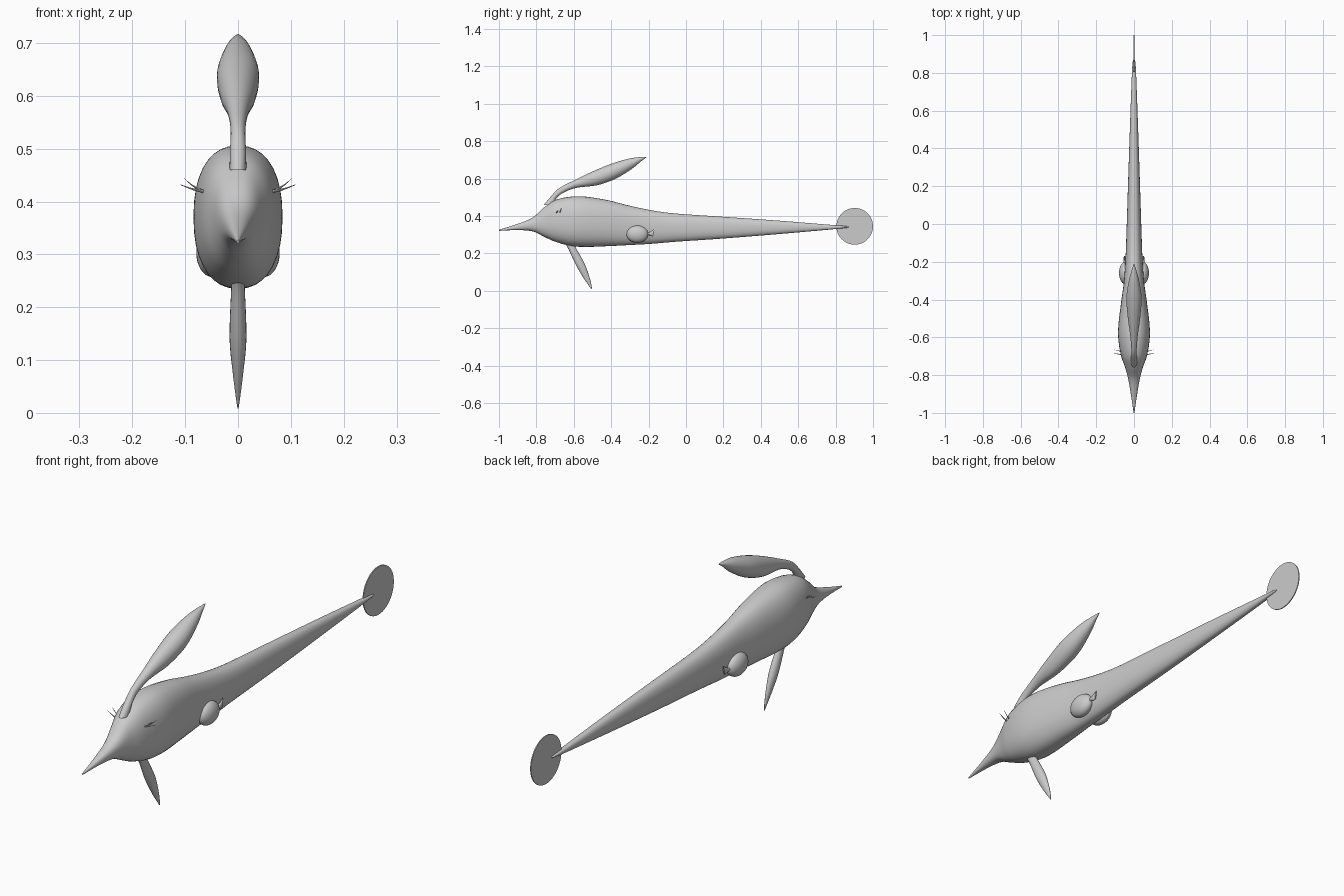
import bpy, bmesh, math
from mathutils import Vector, Matrix

if "Cube" in bpy.data.objects:
    bpy.data.objects.remove(bpy.data.objects["Cube"])

grey = bpy.data.materials.new("plain_grey")
grey.diffuse_color = (0.6, 0.6, 0.6, 1)
grey.use_nodes = True
grey.node_tree.nodes["Principled BSDF"].inputs["Base Color"].default_value = grey.diffuse_color


def finish(name, bm):
    """Turn a bmesh into a smooth-shaded object."""
    bmesh.ops.recalc_face_normals(bm, faces=bm.faces)
    me = bpy.data.meshes.new(name)
    bm.to_mesh(me)
    bm.free()
    me.materials.append(grey)
    ob = bpy.data.objects.new(name, me)
    bpy.context.collection.objects.link(ob)
    bpy.ops.object.select_all(action='DESELECT')
    ob.select_set(True)
    bpy.context.view_layer.objects.active = ob
    bpy.ops.object.shade_smooth_by_angle(angle=math.radians(40))
    return ob


def spline(pts, steps):
    """Catmull-Rom samples through tuples of any length."""
    out = []
    for i in range(len(pts) - 1):
        p0, p1 = pts[max(i - 1, 0)], pts[i]
        p2, p3 = pts[i + 1], pts[min(i + 2, len(pts) - 1)]
        for s in range(steps):
            t = s / steps
            out.append(tuple(
                0.5 * (2 * b + (c - a) * t + (2 * a - 5 * b + 4 * c - d) * t * t
                       + (3 * b - a - 3 * c + d) * t ** 3)
                for a, b, c, d in zip(p0, p1, p2, p3)))
    return out + [pts[-1]]


def skin(bm, rings):
    """Bridge closed rings of points and cap both ends."""
    loops = [[bm.verts.new(p) for p in r] for r in rings]
    n = len(loops[0])
    for a, b in zip(loops, loops[1:]):
        for i in range(n):
            j = (i + 1) % n
            bm.faces.new((a[i], a[j], b[j], b[i]))
    bm.faces.new(loops[0])
    bm.faces.new(loops[-1])


def loft(name, stations, power=2.0, sides=28, steps=5):
    """Stations: upper edge (y, z), lower edge (y, z), half width."""
    rings = []
    for yt, zt, yb, zb, hw in spline(stations, steps):
        top, bot = Vector((0, yt, zt)), Vector((0, yb, zb))
        mid, half = (top + bot) / 2, (top - bot) / 2
        ring = []
        for k in range(sides):
            a = 2 * math.pi * k / sides
            c, s = math.cos(a), math.sin(a)
            u = math.copysign(abs(c) ** (2 / power), c)
            v = math.copysign(abs(s) ** (2 / power), s)
            ring.append(mid + half * v + Vector((max(hw, 0.0006) * u, 0, 0)))
        rings.append(ring)
    bm = bmesh.new()
    skin(bm, rings)
    return finish(name, bm)


# Body with pointed beak and long tapering tail: y, top, bottom, half width
body = [(-1.0, .327, .321, .002), (-.9, .358, .325, .017), (-.82, .392, .318, .031),
        (-.76, .445, .290, .047), (-.7, .485, .263, .068), (-.62, .503, .241, .082),
        (-.54, .504, .235, .083), (-.42, .485, .239, .069), (-.3, .455, .245, .053),
        (-.18, .430, .252, .045), (-.05, .413, .263, .040), (.2, .396, .280, .032),
        (.5, .375, .304, .022), (.75, .355, .326, .013), (.85, .347, .336, .008),
        (.87, .343, .340, .002)]
loft("body", [(y, t, y, b, w) for y, t, b, w in body], power=2.3, sides=36)

# Swept-back crest on the head
loft("crest", [(-.76, .46, -.70, .46, .016), (-.722, .505, -.695, .492, .015),
               (-.68, .548, -.655, .525, .014), (-.60, .590, -.585, .551, .020),
               (-.50, .638, -.475, .565, .034), (-.40, .679, -.375, .600, .040),
               (-.31, .706, -.29, .652, .027), (-.25, .715, -.24, .693, .012),
               (-.21, .717, -.21, .715, .001)])

# Leaf-shaped belly fin
loft("belly_fin", [(-.61, .27, -.66, .27, .011), (-.59, .232, -.633, .232, .013),
                   (-.543, .147, -.588, .137, .016), (-.518, .08, -.55, .072, .010),
                   (-.505, .03, -.519, .027, .004), (-.504, .009, -.506, .008, .001)],
     sides=20)

# Thin round tail disc
bm = bmesh.new()
bmesh.ops.create_cone(bm, cap_ends=True, segments=48, radius1=.098, radius2=.098, depth=.004)
bmesh.ops.rotate(bm, verts=bm.verts, matrix=Matrix.Rotation(math.pi / 2, 3, 'Y'))
bmesh.ops.translate(bm, verts=bm.verts, vec=(0, .902, .345))
finish("tail_disc", bm)

for side, label in ((1, "right"), (-1, "left")):
    # Egg-shaped side pod
    bm = bmesh.new()
    bmesh.ops.create_uvsphere(bm, u_segments=28, v_segments=16, radius=1)
    bmesh.ops.scale(bm, verts=bm.verts, vec=(.031, .058, .046))
    bmesh.ops.translate(bm, verts=bm.verts, vec=(side * .048, -.26, .303))
    finish(label + "_pod", bm)

    # Little flared fin behind the pod
    fin = loft(label + "_pod_fin", [(-.215, .308, -.215, .298, .005),
                                    (-.195, .313, -.195, .297, .006),
                                    (-.170, .329, -.178, .291, .004),
                                    (-.169, .327, -.177, .293, .001)], sides=12, steps=3)
    fin.location.x = side * .05

    # Curved, tapering lashes
    bm = bmesh.new()
    for y, rise, reach in ((-.695, .010, .109), (-.678, .022, .102)):
        rings = []
        for i in range(7):
            t = i / 6
            r = .0032 * (1 - t) + .0005
            x = side * (.055 + (reach - .055) * t)
            z = .418 + rise * t * t + .004 * t
            rings.append([(x, y + .012 * t + r * math.cos(k * math.pi / 4),
                           z + r * math.sin(k * math.pi / 4)) for k in range(8)])
        skin(bm, rings)
    finish(label + "_lashes", bm)
